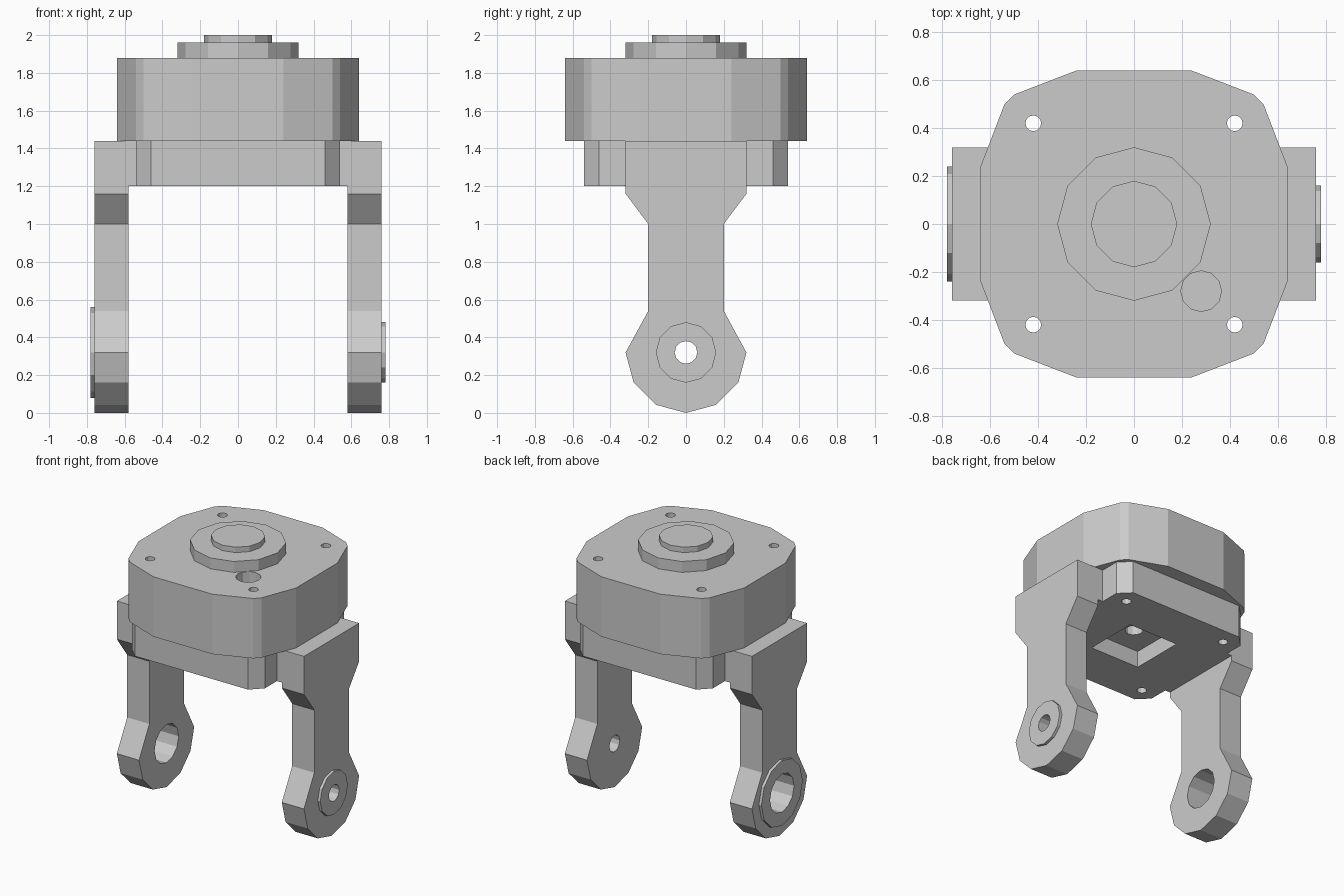
import bpy, bmesh
from math import sin, cos, pi

if "Cube" in bpy.data.objects:
    bpy.data.objects.remove(bpy.data.objects["Cube"])


def ngon(r, cx=0, cy=0, n=12):
    return [(cx + r * cos(2 * pi * i / n), cy + r * sin(2 * pi * i / n)) for i in range(n)]


def mirrored(quarter):
    """Full outline from the points of its +,+ quarter, listed anticlockwise."""
    back = quarter[::-1]
    return (quarter + [(-x, y) for x, y in back]
            + [(-x, -y) for x, y in quarter] + [(x, -y) for x, y in back])


def prism(name, outlines, lo, hi, axis='Z'):
    """Extrude closed outlines from lo to hi along Z (x, y) or X (y, z)."""
    bm = bmesh.new()
    for pts in outlines:
        put = (lambda p, h: (p[0], p[1], h)) if axis == 'Z' else (lambda p, h: (h, p[0], p[1]))
        a = [bm.verts.new(put(p, lo)) for p in pts]
        b = [bm.verts.new(put(p, hi)) for p in pts]
        bm.faces.new(a[::-1])
        bm.faces.new(b)
        for i in range(len(pts)):
            j = (i + 1) % len(pts)
            bm.faces.new((a[i], a[j], b[j], b[i]))
    bmesh.ops.recalc_face_normals(bm, faces=bm.faces)
    me = bpy.data.meshes.new(name)
    bm.to_mesh(me)
    bm.free()
    ob = bpy.data.objects.new(name, me)
    bpy.context.collection.objects.link(ob)
    return ob


def cut(ob, *cutters):
    for c in cutters:
        c.hide_render = True
        c.hide_set(True)
        m = ob.modifiers.new("cut", 'BOOLEAN')
        m.operation, m.solver, m.object = 'DIFFERENCE', 'EXACT', c


# Housing and the base plate beneath it
housing = prism("housing", [mirrored([(.64, .24), (.54, .50), (.50, .54), (.24, .64)])], 1.44, 1.88)
plate = prism("base_plate", [mirrored([(.54, .46), (.46, .54)])], 1.20, 1.44)

# Screw holes, cable hole, square recess and shaft bore
screws = prism("screw_cutter", [ngon(.033, x, y) for x in (-.42, .42) for y in (-.42, .42)], 1.1, 2.1)
cable = prism("cable_cutter", [ngon(.085, .28, -.28)], 1.68, 2.0)
recess = prism("recess_cutter", [[(-.2, -.2), (.2, -.2), (.2, .2), (-.2, .2)]], 1.1, 1.32)
bore = prism("bore_cutter", [ngon(.06)], 1.25, 1.6)
cut(housing, screws, cable, bore)
cut(plate, screws, recess, bore)

# Stepped output disc on top
prism("output_disc", [ngon(.32)], 1.88, 1.96)
prism("output_cap", [ngon(.18)], 1.96, 2.0)

# Fork arms: tapered shoulder, straight shank and a rounded eye at the bottom
half = [(0, 0), (.16, .043), (.277, .16), (.32, .32), (.2, .54), (.2, 1.0), (.32, 1.16), (.32, 1.44)]
profile = half + [(-y, z) for y, z in half[:0:-1]]
tab = [(-.32, 1.2), (.32, 1.2), (.32, 1.44), (-.32, 1.44)]
for side, s, boss_r, hole_r in (("right", 1, .16, .06), ("left", -1, .24, .14)):
    arm = prism(side + "_arm", [profile], .58 * s, .76 * s, 'X')
    prism(side + "_arm_joint", [tab], .54 * s, .58 * s, 'X')
    boss = prism(side + "_boss", [ngon(boss_r, 0, .32)], .76 * s, .78 * s, 'X')
    hole = prism(side + "_pivot_cutter", [ngon(hole_r, 0, .32)], .5 * s, .9 * s, 'X')
    cut(arm, hole)
    cut(boss, hole)
